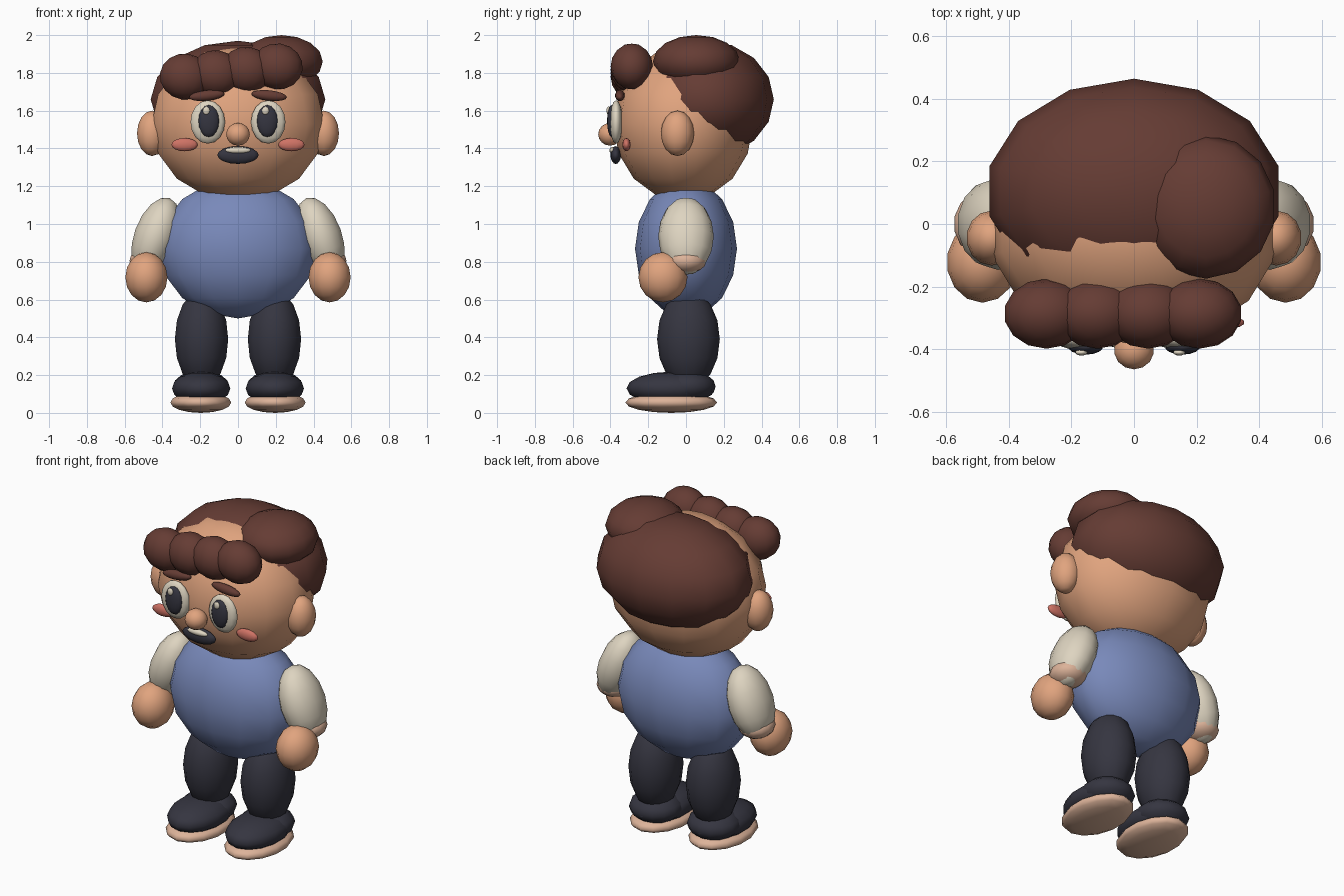
import bpy
import bmesh
from math import radians
from mathutils import Euler, Matrix, Vector

default_cube = bpy.data.objects.get("Cube")
if default_cube:
    bpy.data.objects.remove(default_cube, do_unlink=True)


def material(name, r, g, b):
    m = bpy.data.materials.new(name)
    m.use_nodes = True
    m.diffuse_color = (r, g, b, 1)
    shader = m.node_tree.nodes["Principled BSDF"]
    shader.inputs["Base Color"].default_value = (r, g, b, 1)
    shader.inputs["Roughness"].default_value = 0.8
    return m


skin = material("warm skin", 0.75, 0.37, 0.21)
hair = material("brown hair", 0.13, 0.045, 0.034)
blue = material("blue vest", 0.19, 0.25, 0.49)
cream = material("cream", 0.73, 0.66, 0.53)
dark = material("dark navy", 0.036, 0.036, 0.052)
blush = material("rosy cheek", 0.62, 0.17, 0.13)
pale = material("pale tan", 0.72, 0.45, 0.32)


def ball(name, mat, centre, radii, tilt=0, segments=14, rings=8):
    """Smooth ellipsoid, tilted in the front plane by some degrees."""
    rx, ry, rz = radii
    # widen slightly, since a facet rather than a corner lies on the x axis
    scale = Matrix.Diagonal((rx * 1.02, ry, rz, 1))
    turn = Euler((0, radians(tilt), 0)).to_matrix().to_4x4()
    bm = bmesh.new()
    bmesh.ops.create_uvsphere(bm, u_segments=segments, v_segments=rings,
                              radius=1, matrix=turn @ scale)
    for f in bm.faces:
        f.smooth = True
    mesh = bpy.data.meshes.new(name)
    bm.to_mesh(mesh)
    bm.free()
    mesh.materials.append(mat)
    obj = bpy.data.objects.new(name, mesh)
    obj.location = Vector(centre)
    bpy.context.collection.objects.link(obj)
    return obj


def pair(name, mat, centre, radii, tilt=0, **detail):
    """The same ellipsoid on the left (+x) and right (-x)."""
    x, y, z = centre
    for side, s in (("left", 1), ("right", -1)):
        ball(f"{side}_{name}", mat, (s * x, y, z), radii, s * tilt, **detail)


# Body and head
ball("torso", blue, (0, 0, 0.87), (0.42, 0.27, 0.37))
ball("head", skin, (0, -0.015, 1.53), (0.46, 0.37, 0.41))
pair("ear", skin, (0.455, -0.045, 1.48), (0.08, 0.088, 0.12))

# Hair: back cap, side puff and a row of fringe curls rising to the left
ball("back_hair", hair, (0, 0.105, 1.66), (0.465, 0.36, 0.31))
ball("side_puff", hair, (0.23, 0.055, 1.86), (0.22, 0.23, 0.14))
for i in range(4):
    ball(f"fringe_curl_{i + 1}", hair,
         (-0.28 + i * 0.163, -0.287, 1.78 + i * 0.018),
         (0.135, 0.112, 0.122), tilt=8)

# Face
pair("eye_white", cream, (0.16, -0.37, 1.54), (0.092, 0.035, 0.115))
pair("pupil", dark, (0.155, -0.393, 1.545), (0.055, 0.025, 0.085))
for side, x in (("left", 0.145), ("right", -0.168)):
    ball(f"{side}_eye_glint", cream, (x, -0.411, 1.6), (0.019, 0.01, 0.022))
pair("eyebrow", hair, (0.165, -0.35, 1.68), (0.095, 0.026, 0.028), tilt=6)
pair("cheek", blush, (0.283, -0.315, 1.42), (0.07, 0.022, 0.035))
ball("nose", skin, (0, -0.402, 1.475), (0.063, 0.063, 0.06))
ball("mouth", dark, (0, -0.372, 1.365), (0.11, 0.028, 0.047))
ball("teeth", cream, (0, -0.388, 1.39), (0.068, 0.018, 0.018))

# Arms
pair("sleeve", cream, (0.435, 0, 0.935), (0.115, 0.147, 0.215), tilt=-20)
pair("cuff", pale, (0.475, 0, 0.805), (0.1, 0.108, 0.068))
pair("hand", skin, (0.485, -0.122, 0.718), (0.112, 0.13, 0.133))

# Legs and shoes
pair("leg", dark, (0.193, 0.013, 0.39), (0.142, 0.166, 0.26))
pair("shoe", dark, (0.195, -0.08, 0.13), (0.155, 0.235, 0.088))
pair("shoe_heel", dark, (0.195, 0.005, 0.14), (0.15, 0.152, 0.085))
pair("sole", pale, (0.197, -0.078, 0.055), (0.162, 0.243, 0.055))
